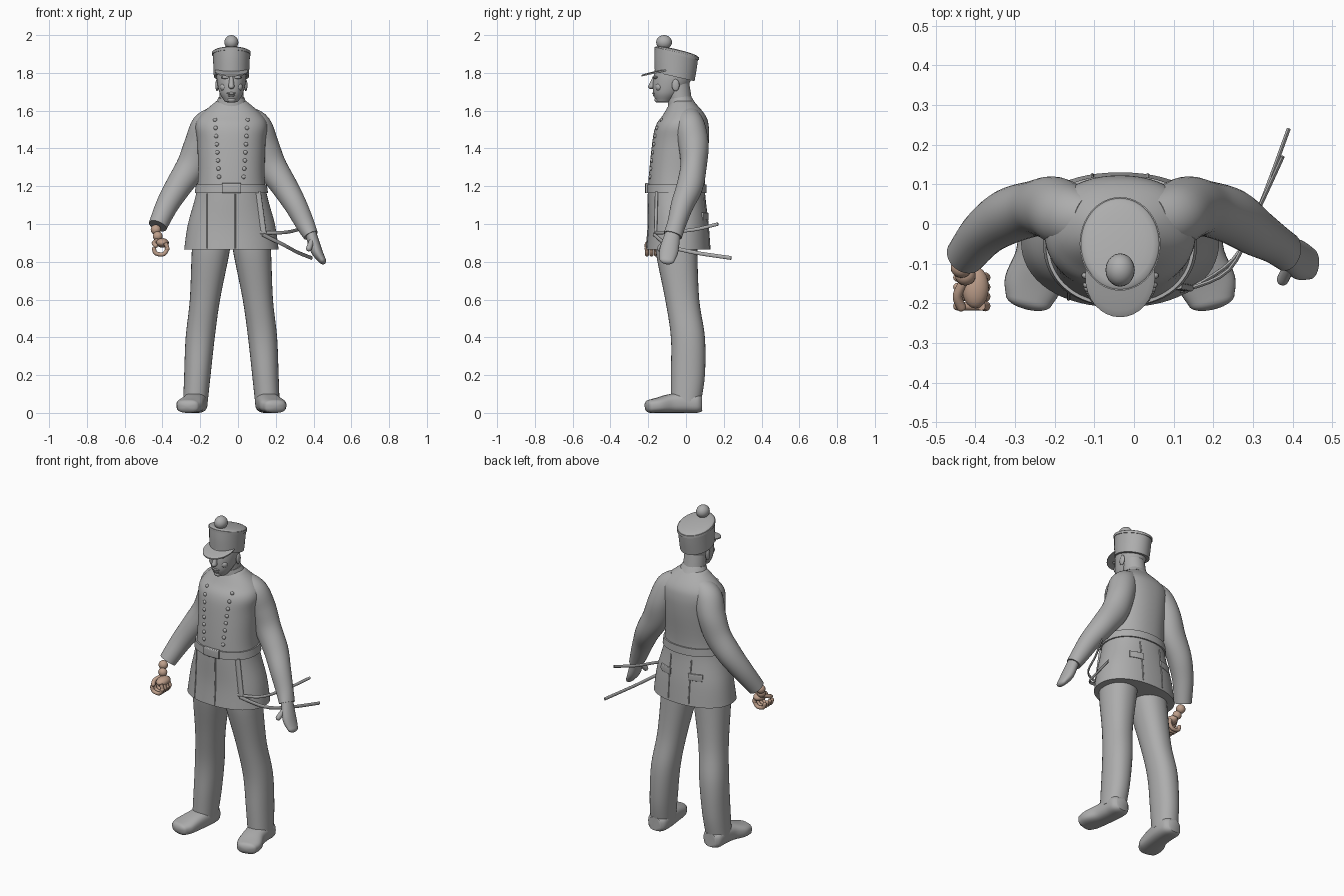
import bpy, bmesh, math
from mathutils import Vector

cube = bpy.data.objects.get("Cube")
if cube:
    bpy.data.objects.remove(cube)

CENTRE = -.035  # body centre line; all parts are placed relative to it
X, Y, Z = Vector((1, 0, 0)), Vector((0, 1, 0)), Vector((0, 0, 1))
SIDES = ((1, "left"), (-1, "right"))


def material(name, rgb):
    mat = bpy.data.materials.new(name)
    mat.use_nodes = True
    mat.diffuse_color = (*rgb, 1)
    mat.node_tree.nodes["Principled BSDF"].inputs["Base Color"].default_value = (*rgb, 1)
    return mat


GREY = material("plain grey", (.42, .42, .42))
TAN = material("tan skin", (.52, .35, .26))


def finish(bm, name, mat):
    """Turn the bmesh into a named, smoothly shaded object."""
    bmesh.ops.recalc_face_normals(bm, faces=bm.faces)
    mesh = bpy.data.meshes.new(name)
    bm.to_mesh(mesh)
    bm.free()
    mesh.materials.append(mat)
    obj = bpy.data.objects.new(name, mesh)
    bpy.context.collection.objects.link(obj)
    for other in bpy.context.selected_objects:
        other.select_set(False)
    obj.select_set(True)
    bpy.context.view_layer.objects.active = obj
    bpy.ops.object.shade_smooth_by_angle(angle=math.radians(50))


def smooth_rows(rows, steps=5):
    """Catmull-Rom interpolation of rows of numbers."""
    out = []
    last = len(rows) - 1
    for i in range(last):
        before, start, end, after = (rows[max(0, min(last, i + k))] for k in (-1, 0, 1, 2))
        for j in range(steps):
            t = j / steps
            out.append([q + t / 2 * (r - p + t * (2 * p - 5 * q + 4 * r - s
                                                  + t * (3 * (q - r) + s - p)))
                        for p, q, r, s in zip(before, start, end, after)])
    return out + [list(rows[-1])]


def signed_power(value, exponent):
    return math.copysign(abs(value) ** exponent, value)


def loft(name, rows, mat=GREY, side=1, ref=None, tilt=0, power=2, dome=0, seg=32):
    """Skin rings (x, y, z, radius, radius). Rings are level unless ref is given,
    and dome rounds off the last end by that length."""
    rows = smooth_rows(rows)
    if dome:
        tip, radii = Vector(rows[-1][:3]), rows[-1][3:]
        along = (tip - Vector(rows[-2][:3])).normalized()
        for k in range(1, 6):
            angle = k * math.pi / 11
            shrunk = [r * math.cos(angle) for r in radii]
            rows.append([*(tip + along * dome * math.sin(angle)), *shrunk])
    points = [Vector((CENTRE + side * x, y, z)) for x, y, z, *_ in rows]
    bm = bmesh.new()
    rings = []
    for i, (point, row) in enumerate(zip(points, rows)):
        u, v = X, Y + Z * tilt
        if ref:
            along = (points[min(i + 1, len(points) - 1)] - points[max(i - 1, 0)]).normalized()
            u = ref.cross(along).normalized()
            v = along.cross(u)
        ring = []
        for k in range(seg):
            angle = math.tau * k / seg
            co = (point + u * row[3] * signed_power(math.cos(angle), 2 / power)
                  + v * row[4] * signed_power(math.sin(angle), 2 / power))
            co.z = max(co.z, 0)
            ring.append(bm.verts.new(co))
        rings.append(ring)
    for low, high in zip(rings, rings[1:]):
        for k in range(seg):
            n = (k + 1) % seg
            bm.faces.new((low[k], low[n], high[n], high[k]))
    bm.faces.new(rings[0])
    bm.faces.new(rings[-1])
    finish(bm, name, mat)


def strip(name, points, width, height, **options):
    """Loft with one constant cross-section."""
    loft(name, [(*p, width, height) for p in points], **options)


def ball(name, pos, size, mat=GREY, side=1):
    x, y, z = pos
    bm = bmesh.new()
    bmesh.ops.create_uvsphere(bm, u_segments=20, v_segments=12, radius=1)
    bmesh.ops.scale(bm, vec=size, verts=bm.verts)
    bmesh.ops.translate(bm, vec=(CENTRE + side * x, y, z), verts=bm.verts)
    finish(bm, name, mat)


# Coat body
COAT = [(0, -.04, .865, .25, .17), (0, -.04, 1, .23, .16), (0, -.05, 1.2, .18, .15),
        (0, -.03, 1.42, .18, .15), (0, -.02, 1.52, .19, .14), (0, -.01, 1.58, .16, .11),
        (0, -.02, 1.65, .08, .06)]
SQUARE = 2.2
loft("coat", COAT, power=SQUARE, seg=64)


def coat_ring(z, grow=0):
    """Coat cross-section at a height, optionally enlarged."""
    rows = smooth_rows(COAT)
    for low, high in zip(rows, rows[1:]):
        if low[2] <= z <= high[2]:
            f = (z - low[2]) / (high[2] - low[2])
            _, y, _, rx, ry = (a + (b - a) * f for a, b in zip(low, high))
            return 0, y, z, rx + grow, ry + grow


def on_coat(x, z, facing=-1, lift=0):
    """Point on the front (-1) or back (1) of the coat."""
    _, y, _, rx, ry = coat_ring(z, lift)
    return x, y + facing * ry * (1 - abs(x / rx) ** SQUARE) ** (1 / SQUARE), z


# Belt, buckle, collar and hanging strap
loft("belt", [coat_ring(z, .008) for z in (1.165, 1.21)], power=SQUARE, seg=64)
strip("buckle", [on_coat(x, 1.19, lift=.008) for x in (-.05, 0, .05)], .01, .026,
      ref=Z, power=5)
loft("collar", [(0, -.02, 1.62, .09, .075), (0, -.035, 1.67, .068, .06)], tilt=.15)
strip("sword_strap", [on_coat(.17, .95), on_coat(.14, 1.17)], .016, .009, ref=Y, power=3)

# Coat buttons, seams and pocket flaps
for side, label in SIDES:
    for i in range(8):
        ball("coat_button", on_coat(.065 + i * .003, 1.25 + i * .043), (.011, .009, .011),
             side=side)
    strip(label + "_pocket_flap", [on_coat(x, 1.04, 1) for x in (.06, .1, .14)], .008, .02,
          side=side, ref=Z, power=5)
    strip(label + "_back_seam", [on_coat(.07, z, 1) for z in (.88, 1, 1.14)], .004, .004,
          side=side, ref=Y, seg=8)
for x in (-.13, .02):
    strip("front_seam", [on_coat(x, z) for z in (.87, 1, 1.16)], .004, .004, ref=Y, seg=8)

# Sleeves: the left one reaches further down the wrist
SLEEVE = [(.08, .01, 1.58, .05, .06), (.13, .02, 1.52, .08, .08), (.17, .04, 1.42, .08, .08),
          (.21, .04, 1.31, .08, .07), (.28, .02, 1.2, .07, .07), (.34, -.02, 1.1, .06, .06)]
CUFFS = {"left": [(.39, -.05, 1, .05, .05), (.42, -.07, .94, .04, .05)],
         "right": [(.39, -.08, .99, .05, .05)]}
for side, label in SIDES:
    loft(label + "_sleeve", SLEEVE + CUFFS[label], side=side, ref=Y)

# Left hand, open
loft("left_hand", [(.42, -.07, .95, .03, .04), (.45, -.09, .86, .03, .05),
                   (.48, -.1, .81, .02, .04)], ref=Y, dome=.025)
strip("left_thumb", [(.43, -.1, .92), (.41, -.14, .87)], .015, .015, ref=Y, dome=.015)

# Right hand, jointed and curled
ball("right_wrist", (.4, -.11, .97), (.027, .026, .027), TAN, -1)
ball("right_wrist_joint", (.39, -.13, .935), (.026, .025, .026), TAN, -1)
ball("right_palm", (.365, -.16, .9), (.034, .053, .025), TAN, -1)
for i in range(4):
    y = -.135 - i * .024
    strip("right_finger", [(.35, y, .9), (.34, y, .87), (.36, y, .84), (.4, y, .845),
                           (.41, y, .87)], .011, .011, mat=TAN, side=-1, ref=Y, dome=.01, seg=12)
    ball("right_knuckle", (.34, y, .87), (.013, .013, .013), TAN, -1)
strip("right_thumb", [(.39, -.14, .915), (.41, -.18, .9), (.4, -.21, .885)], .012, .012,
      mat=TAN, side=-1, ref=Z, dome=.01, seg=12)

# Thin blades hanging at the left hip
strip("upper_blade", [(.15, -.17, .955), (.275, -.115, .955), (.35, .04, .97), (.41, .17, 1)],
      .005, .009, ref=Z, seg=12)
strip("lower_blade", [(.165, -.17, .945), (.285, -.09, .885), (.35, .04, .85),
                      (.425, .24, .82)], .005, .01, ref=Z, seg=12)

# Trousers and boots
LEG = [(.1, -.05, .95, .1, .11), (.11, -.05, .85, .1, .11), (.14, -.02, .6, .08, .09),
       (.165, .01, .4, .077, .09), (.18, .01, .2, .07, .09), (.19, 0, .06, .065, .08)]
BOOT = [(.19, .085, .05, .04, .04), (.19, .06, .05, .06, .05), (.19, 0, .055, .064, .055),
        (.2, -.08, .05, .064, .05), (.22, -.15, .04, .072, .04), (.23, -.19, .035, .06, .035)]
for side, label in SIDES:
    loft(label + "_trouser_leg", LEG, side=side, power=SQUARE)
    loft(label + "_boot", BOOT, side=side, ref=Z, power=2.7, dome=.026)

# Neck, head and face
loft("neck", [(0, -.02, 1.6, .066, .06), (0, -.05, 1.76, .062, .065)])
loft("head", [(0, -.065, 1.84, .075, .095), (0, -.07, 1.79, .079, .1),
              (0, -.08, 1.74, .074, .096), (0, -.1, 1.69, .061, .073),
              (0, -.115, 1.655, .04, .045)], dome=.014)
loft("nose", [(0, -.166, 1.78, .009, .01), (0, -.18, 1.73, .016, .02)], dome=.016, seg=16)
ball("upper_lip", (0, -.167, 1.692), (.025, .012, .007))
ball("lower_lip", (0, -.164, 1.68), (.02, .011, .006))
ball("chin", (0, -.148, 1.658), (.024, .019, .016))
for side, label in SIDES:
    ball(label + "_brow", (.03, -.16, 1.776), (.026, .014, .008), side=side)
    ball(label + "_cheek", (.038, -.142, 1.725), (.022, .02, .022), side=side)
    ball(label + "_ear", (.076, -.055, 1.735), (.009, .02, .032), side=side)

# Tall cap with rim, visor and pompom
loft("cap", [(0, -.06, 1.78, .093, .105), (0, -.055, 1.85, .096, .112),
             (0, -.05, 1.91, .099, .115)], tilt=-.23, dome=.015, seg=48)
strip("cap_rim", [(0, -.05, 1.895), (0, -.05, 1.91)], .102, .118, tilt=-.23, seg=48)
strip("cap_visor", [(0, -.135, 1.803), (0, -.135, 1.81)], .088, .1, tilt=.22, dome=.006)
ball("pompom", (0, -.116, 1.962), (.037, .042, .038))
